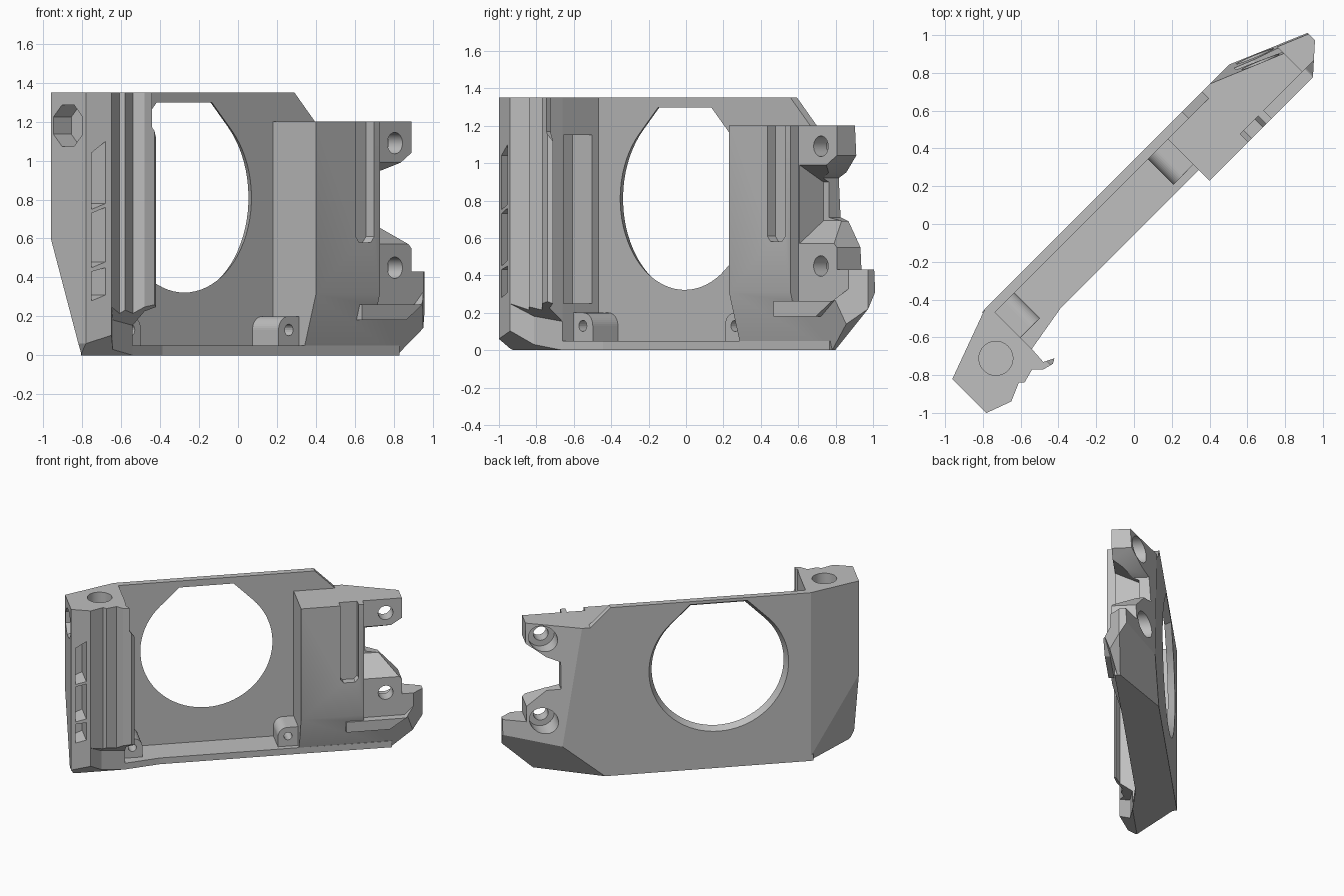
import bpy, bmesh, math
from mathutils import Vector

cube = bpy.data.objects.get("Cube")
if cube:
    bpy.data.objects.remove(cube)

grey = bpy.data.materials.new("plain grey")
grey.use_nodes = True
colour = (0.52, 0.52, 0.52, 1)
grey.diffuse_color = colour
grey.node_tree.nodes["Principled BSDF"].inputs["Base Color"].default_value = colour

R = math.sqrt(0.5)


def world(u, v, z):
    """u runs along the diagonal plate, v points out of its front."""
    return Vector(((u + v) * R, (u - v) * R, z))


def prism(name, pts, lo, hi, axis, centre=(0, 0), grow=1.0):
    """Extrude an outline along axis u, v or z; grow scales the low end."""
    bm = bmesh.new()
    rings = []
    for level, s in ((lo, grow), (hi, 1.0)):
        ring = []
        for a, b in pts:
            a = centre[0] + (a - centre[0]) * s
            b = centre[1] + (b - centre[1]) * s
            p = {"u": (level, a, b), "v": (a, level, b), "z": (a, b, level)}[axis]
            ring.append(bm.verts.new(world(*p)))
        rings.append(ring)
        bm.faces.new(ring)
    n = len(pts)
    for i in range(n):
        j = (i + 1) % n
        bm.faces.new((rings[0][i], rings[0][j], rings[1][j], rings[1][i]))
    bmesh.ops.recalc_face_normals(bm, faces=bm.faces)
    mesh = bpy.data.meshes.new(name)
    bm.to_mesh(mesh)
    bm.free()
    ob = bpy.data.objects.new(name, mesh)
    mesh.materials.append(grey)
    bpy.context.scene.collection.objects.link(ob)
    return ob


def rect(a0, a1, b0, b1):
    return [(a0, b0), (a1, b0), (a1, b1), (a0, b1)]


def disc(a, b, r, n=40, start=0, end=360):
    steps = n if end - start == 360 else n + 1
    angles = [math.radians(start + (end - start) * i / n) for i in range(steps)]
    return [(a + r * math.cos(t), b + r * math.sin(t)) for t in angles]


def slice_off(ob, p, q, r):
    """Cut the part with the plane through p, q, r, keeping the middle."""
    p, q, r = world(*p), world(*q), world(*r)
    no = (q - p).cross(r - p).normalized()
    if no.dot(world(0, 0, 0.7) - p) > 0:
        no = -no
    bm = bmesh.new()
    bm.from_mesh(ob.data)
    bmesh.ops.bisect_plane(bm, geom=bm.verts[:] + bm.edges[:] + bm.faces[:],
                           plane_co=p, plane_no=no, clear_outer=True)
    bmesh.ops.holes_fill(bm, edges=[e for e in bm.edges if e.is_boundary], sides=0)
    bmesh.ops.recalc_face_normals(bm, faces=bm.faces)
    bm.to_mesh(ob.data)
    bm.free()


def carve(ob, cutter):
    mod = ob.modifiers.new("cut", "BOOLEAN")
    mod.operation = "DIFFERENCE"
    mod.solver = "EXACT"
    mod.object = cutter
    bpy.context.view_layer.objects.active = ob
    bpy.ops.object.modifier_apply(modifier=mod.name)
    bpy.data.objects.remove(cutter)


def corner_facet(ob):
    slice_off(ob, (0.64, -0.24, 0), (0.94, -0.24, 0.25), (1.365, 0, 0.2))


# Thin back plate with its large flat-topped round opening
plate = prism("back_plate", [(-0.88, 0), (0.75, 0), (0.75, 1.2), (0.6, 1.35), (-0.88, 1.35)],
              -0.24, -0.19, "v")
corner_facet(plate)
cu, cz, cr = -0.2, 0.81, 0.485
opening = disc(cu, cz, cr, 56, -225, 45) + [(cu + 0.2, cz + cr), (cu - 0.2, cz + cr)]
carve(plate, prism("opening_cutter", opening, -0.245, -0.185, "v", (cu, cz), 1.07))

# Floor lip, running on under the clamp block
floor = prism("floor_lip", [(-0.9, -0.239), (1.13, -0.239), (1.13, 0.045), (0.445, 0.04),
                            (-0.587, 0.04), (-0.85, 0.085), (-0.9, 0.085)], 0, 0.05, "z")
corner_facet(floor)

# Two rounded screw tabs on the floor
for name, wall, side in (("left_end_tab", 0.45, -1), ("right_end_tab", -0.86, 1)):
    free = wall + side * 0.155
    arc = disc(0, 0.13, 0.07, 10, 0, 90)
    outline = [(free, 0.03)] + [(free - side * (0.07 - a), b) for a, b in arc] + [(wall, 0.2), (wall, 0.03)]
    tab = prism(name, outline, -0.2, 0.0, "v")
    carve(tab, prism("tab_cutter", disc(free - side * 0.075, 0.13, 0.03, 20), -0.15, 0.1, "v"))

# Tall end block at the low-u end
post = prism("end_post", [(-1.26, -0.1), (-1.26, 0.155), (-1.124, 0.205), (-1.03, 0.12),
                          (-0.85, 0.085), (-0.85, -0.24), (-0.877, -0.24)], 0, 1.35, "z")
slice_off(post, (-1.26, -0.1, 0.6), (-1.26, 0.1, 0.06), (-0.877, -0.24, 0.03))
slice_off(post, (-1.26, 0, 0.06), (-1.26, 1, 0.06), (-1.23, 0, 0))
slice_off(post, (-1.26, 0.155, 0.06), (-0.85, 0.155, 0.06), (-1, 0.085, 0))
carve(post, prism("bore_cutter", disc(-1.02, -0.014, 0.09), 1.17, 1.4, "z"))
carve(post, prism("nut_cutter", disc(0.025, 1.18, 0.115, 8, 22.5, 382.5), -1.3, -1.13, "u"))
carve(post, prism("pocket_cutter", rect(-0.14, 0.075, 0.25, 1.15), -1.0, -0.8, "u"))
for bottom, top_left, top_right in ((0.28, 0.43, 0.45), (0.45, 0.73, 0.76), (0.75, 1.04, 1.1)):
    # Slanted ventilation windows
    window = [(-1.23, bottom), (-1.155, bottom + 0.03), (-1.155, top_right), (-1.23, top_left)]
    carve(post, prism("window_cutter", window, 0.02, 0.3, "v"))

# Ribbed grip strip on the front of the post, with a sloped lower end
ribs = prism("ribbed_strip", [(-1.124, 0.205), (-1.025, 0.163), (-1.004, 0.184), (-0.926, 0.163),
                              (-0.884, 0.205), (-0.827, 0.22), (-0.8, 0.205), (-0.856, 0.177),
                              (-0.85, 0.08), (-1.1, 0.08)], 0.15, 1.35, "z")
slice_off(ribs, (-1, 0.08, 0.15), (-0.9, 0.08, 0.15), (-1, 0.22, 0.26))
carve(ribs, prism("lip_cutter", [(-0.84, 1.17), (-0.78, 1.09), (-0.78, 1.4), (-0.84, 1.4)], 0.17, 0.3, "v"))

# Thick clamp block at the high-u end, its outline carrying a notch and claw
clamp = prism("clamp_block", [(0.445, 0), (1.13, 0), (1.365, 0.22), (1.365, 0.43), (1.2, 0.43),
                              (1.2, 0.55), (1.06, 0.69), (0.96, 0.71), (0.96, 0.92), (1.06, 0.95),
                              (1.2, 1.04), (1.2, 1.2), (0.445, 1.2)], -0.24, 0.12, "v")
slice_off(clamp, (0, 0.12, 0.31), (1, 0.12, 0.31), (0, 0.04, 0.05))
slice_off(clamp, (0.81, -0.24, 1.2), (0.93, -0.24, 0.42), (1.36, -0.06, 0.43))
corner_facet(clamp)
slice_off(clamp, (1.22, 0.12, 0), (1.22, 0.12, 1), (1.365, -0.01, 0))
carve(clamp, prism("recess_cutter", [(0.91, 0.26), (1.22, 0.26), (1.4, 0.44), (1.4, 1.3), (0.91, 1.3)],
                   0.06, 0.2, "v"))
carve(clamp, prism("groove_cutter", [(0.735, 0.61), (0.76, 0.58), (0.845, 0.58), (0.87, 0.61),
                                     (0.87, 1.3), (0.735, 1.3)], 0.06, 0.2, "v"))
# Notch flares open towards the front
carve(clamp, prism("flare_cutter", rect(0.92, 1.9, 0.53, 1.02), -0.12, 0.12, "v", (0.92, 0.81), 0.42))
for z in (0.45, 1.09):
    # Screw holes, wider at the back
    carve(clamp, prism("screw_cutter", disc(1.08, z, 0.055, 32), -0.4, 0.3, "v"))
    carve(clamp, prism("counterbore_cutter", disc(1.08, z, 0.1, 32), -0.4, -0.04, "v"))

# Straight ledge standing out of the tapered foot of the clamp
ledge = prism("claw_ledge", [(0.78, 0.18), (1.1, 0.18), (1.25, 0.28), (1.22, 0.262), (0.78, 0.262)],
              0.05, 0.12, "v")
slice_off(ledge, (1.22, 0.12, 0), (1.22, 0.12, 1), (1.365, -0.01, 0))

# Smooth the round bores, keeping edges sharp
bpy.ops.object.select_all(action="DESELECT")
for ob in (plate, post, clamp):
    ob.select_set(True)
bpy.context.view_layer.objects.active = plate
bpy.ops.object.shade_smooth_by_angle(angle=math.radians(20))
